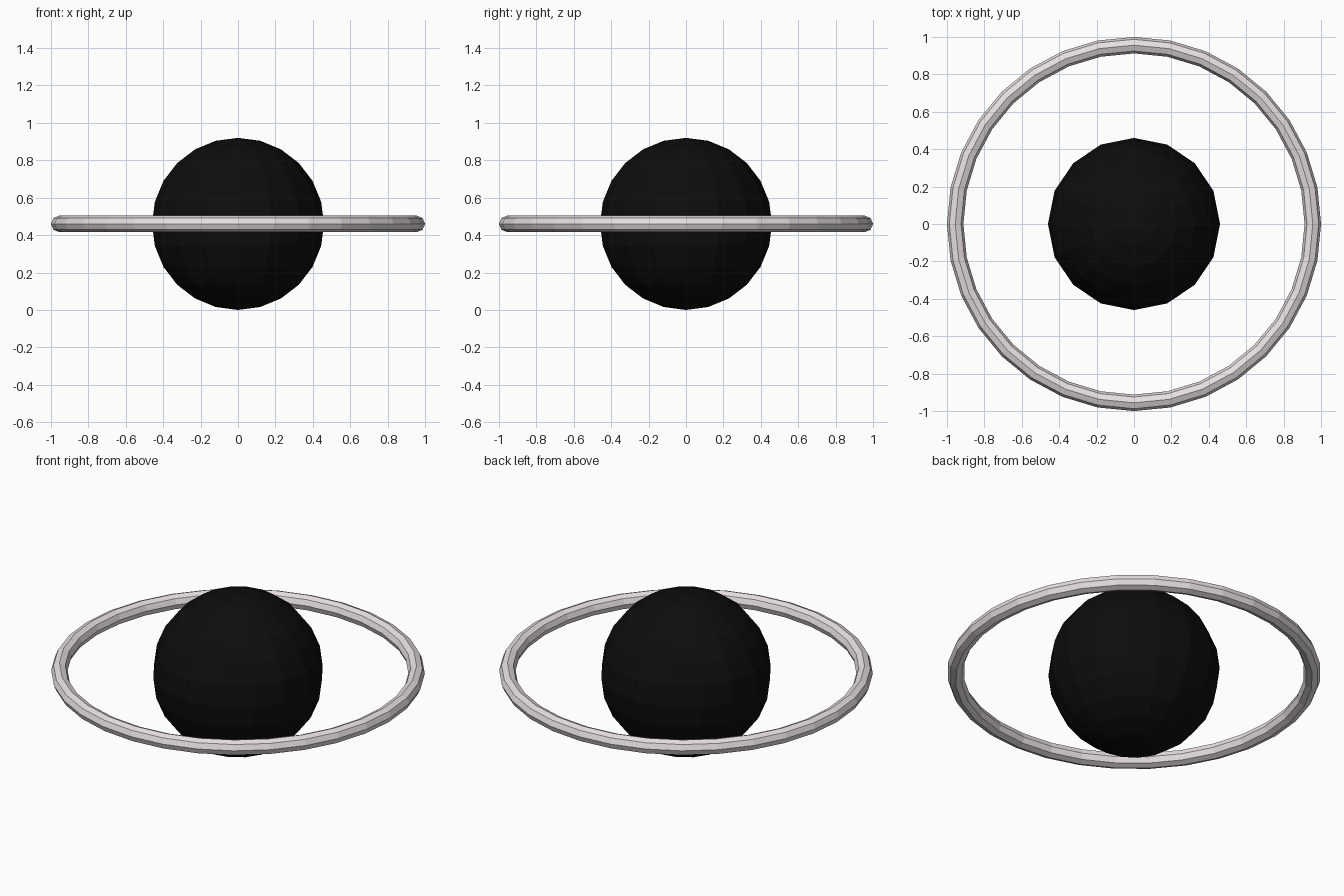
import bpy

if "Cube" in bpy.data.objects:
    bpy.data.objects.remove(bpy.data.objects["Cube"])


def finish(name, color):
    # Name the active part, keep its facets flat and colour it
    obj = bpy.context.object
    obj.name = name
    bpy.ops.object.shade_flat()
    mat = bpy.data.materials.new(name + "_colour")
    mat.diffuse_color = (*color, 1)
    mat.use_nodes = True
    mat.node_tree.nodes["Principled BSDF"].inputs["Base Color"].default_value = mat.diffuse_color
    obj.data.materials.append(mat)


# Dark low-poly globe standing on the ground
bpy.ops.mesh.primitive_uv_sphere_add(segments=16, ring_count=12, radius=0.46,
                                     location=(0, 0, 0.46))
finish("globe", (0.004, 0.004, 0.004))

# Pale octagonal-section ring around its equator
bpy.ops.mesh.primitive_torus_add(major_segments=32, minor_segments=8,
                                 major_radius=0.956, minor_radius=0.044,
                                 location=(0, 0, 0.46))
finish("orbit_ring", (0.8, 0.74, 0.74))
